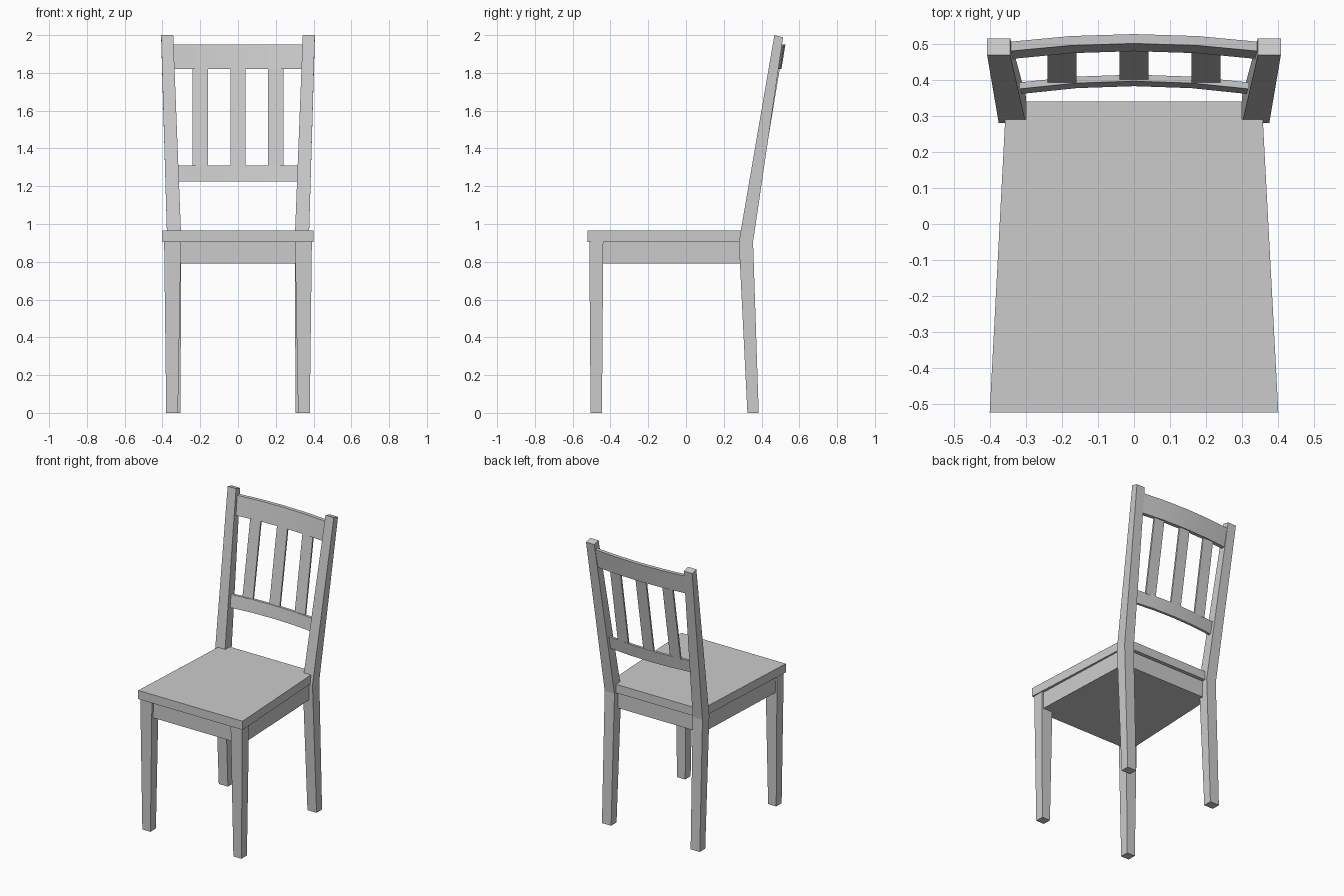
import bpy
import bmesh

cube = bpy.data.objects.get("Cube")
if cube:
    bpy.data.objects.remove(cube, do_unlink=True)

grey = bpy.data.materials.new("plain grey")
grey.use_nodes = True
grey.diffuse_color = (0.6, 0.6, 0.6, 1)
grey.node_tree.nodes["Principled BSDF"].inputs["Base Color"].default_value = (0.6, 0.6, 0.6, 1)


def loft(name, rings, mirror=False, smooth=False):
    """Join matching rings of points into a closed solid."""
    bm = bmesh.new()
    loops = [[bm.verts.new(p) for p in ring] for ring in rings]
    n = len(loops[0])
    for a, b in zip(loops, loops[1:]):
        for i in range(n):
            j = (i + 1) % n
            bm.faces.new((a[i], a[j], b[j], b[i]))
    bm.faces.new(loops[0])
    bm.faces.new(loops[-1])
    bmesh.ops.recalc_face_normals(bm, faces=bm.faces)
    mesh = bpy.data.meshes.new(name)
    bm.to_mesh(mesh)
    bm.free()
    mesh.materials.append(grey)
    obj = bpy.data.objects.new(name, mesh)
    bpy.context.collection.objects.link(obj)
    if mirror:
        obj.modifiers.new("Mirror", 'MIRROR').use_mirror_merge = False
    if smooth:
        bpy.ops.object.select_all(action='DESELECT')
        obj.select_set(True)
        bpy.context.view_layer.objects.active = obj
        bpy.ops.object.shade_smooth_by_angle()
    return obj


def rect(x0, x1, y0, y1, z, z_back=None):
    zb = z if z_back is None else z_back
    return [(x0, y0, z), (x1, y0, z), (x1, y1, zb), (x0, y1, zb)]


def slab(name, outline, z0, z1):
    """Symmetric plate from its right-hand outline, listed front to back."""
    pts = outline + [(-x, y) for x, y in reversed(outline)]
    return loft(name, [[(x, y, z) for x, y in pts] for z in (z0, z1)])


# Seat, notched around the back posts, over a solid apron
slab("seat", [(0.40, -0.522), (0.357, 0.29), (0.30, 0.29), (0.30, 0.34)], 0.905, 0.965)
slab("apron", [(0.38, -0.495), (0.345, 0.315)], 0.79, 0.905)

# Tapered front legs
loft("front_legs", [rect(0.318, 0.38, -0.505, -0.445, 0),
                    rect(0.302, 0.391, -0.512, -0.438, 0.905)], mirror=True)

# Back legs bend at seat height and continue as splayed posts
loft("back_legs", [rect(0.305, 0.375, 0.325, 0.385, 0),
                   rect(0.30, 0.375, 0.28, 0.355, 0.905),
                   rect(0.343, 0.407, 0.468, 0.514, 2.0, 1.988)], mirror=True)

SLOPE = 0.164
BULGE = 0.022


def rail(name, half0, half1, y_low, z0, z1, thick):
    """Bowed rail leaning back with the posts; y_low is its lower front end."""
    lean = (z1 - z0) * SLOPE
    rings = []
    for i in range(5):
        t = i / 2 - 1
        y = y_low + BULGE * (1 - t * t)
        rings.append([(t * half0, y, z0), (t * half0, y + thick, z0),
                      (t * half1, y + lean + thick, z1), (t * half1, y + lean, z1)])
    loft(name, rings, smooth=True)


rail("top_rail", 0.345, 0.352, 0.457, 1.82, 1.95, 0.026)
rail("lower_rail", 0.318, 0.322, 0.360, 1.225, 1.31, 0.018)

# Three slats between the rails
for label, x in (("right", -0.20), ("centre", 0.0), ("left", 0.20)):
    bow = BULGE * (1 - (x / 0.34) ** 2)
    low, high = 0.377 + bow, 0.463 + bow
    loft(label + "_slat", [rect(x - 0.04, x + 0.04, low, low + 0.012, 1.305),
                           rect(x - 0.04, x + 0.04, high, high + 0.012, 1.825)])
